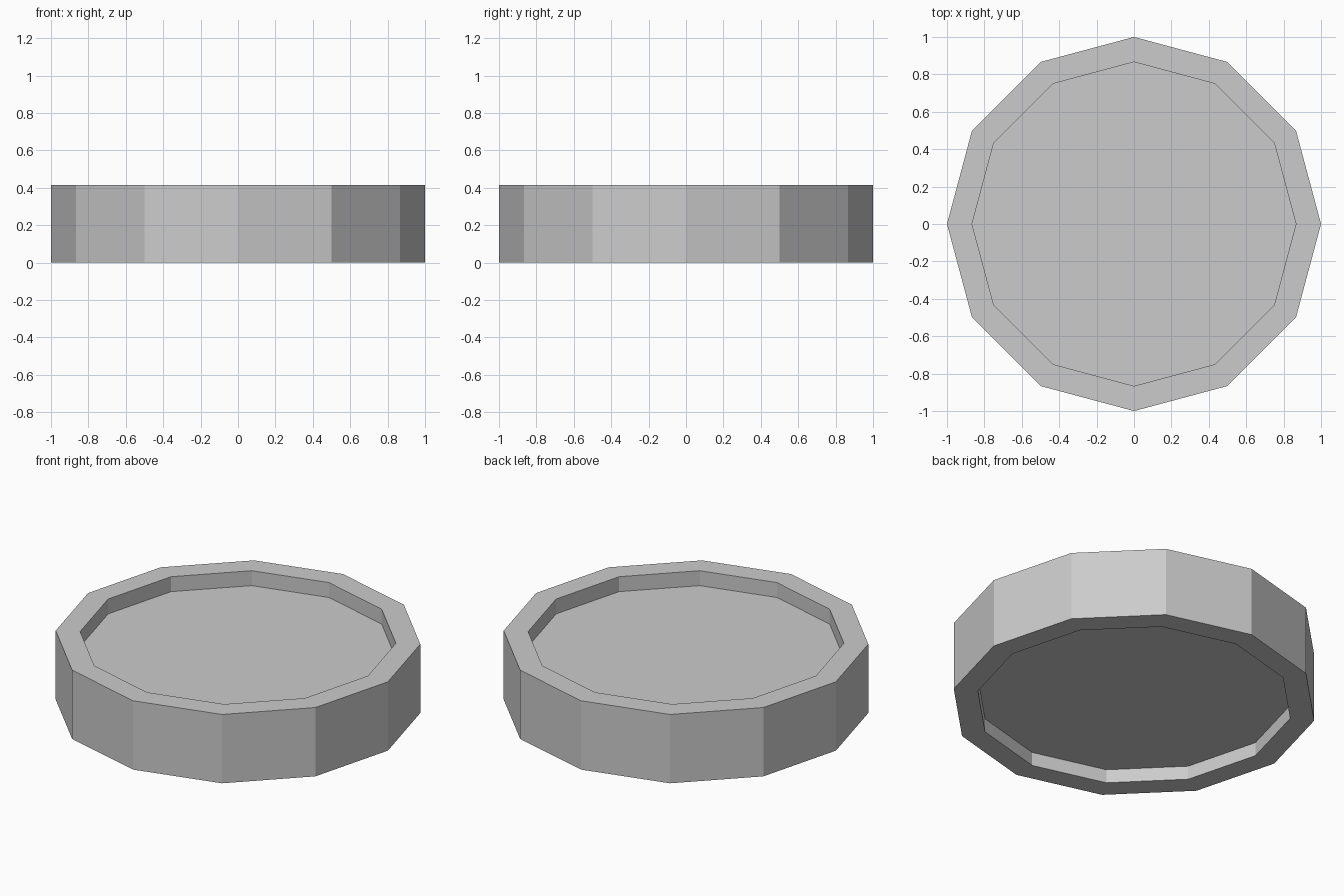
import bpy, bmesh, math

if "Cube" in bpy.data.objects:
    bpy.data.objects.remove(bpy.data.objects["Cube"])

SIDES = 12
HEIGHT = 0.415
INNER = 0.866
TOP_DEPTH = 0.09
BOTTOM_DEPTH = 0.082


# Ring of vertices of a regular polygon
def ring(bm, radius, z):
    return [bm.verts.new((radius * math.cos(math.tau * i / SIDES),
                          radius * math.sin(math.tau * i / SIDES), z))
            for i in range(SIDES)]


# Twelve-sided disc: floor profile from bottom recess, around the rim, to top recess
profile = [(INNER, BOTTOM_DEPTH), (INNER, 0), (1, 0),
           (1, HEIGHT), (INNER, HEIGHT), (INNER, HEIGHT - TOP_DEPTH)]
bm = bmesh.new()
rings = [ring(bm, r, z) for r, z in profile]
for a, b in zip(rings, rings[1:]):
    for i in range(SIDES):
        j = (i + 1) % SIDES
        bm.faces.new((a[i], a[j], b[j], b[i]))

# Recessed panels, top and bottom
bm.faces.new(rings[-1])
bm.faces.new(rings[0][::-1])
bmesh.ops.recalc_face_normals(bm, faces=bm.faces)

mesh = bpy.data.meshes.new("recessed_disc")
bm.to_mesh(mesh)
bm.free()
disc = bpy.data.objects.new("recessed_disc", mesh)
bpy.context.collection.objects.link(disc)
